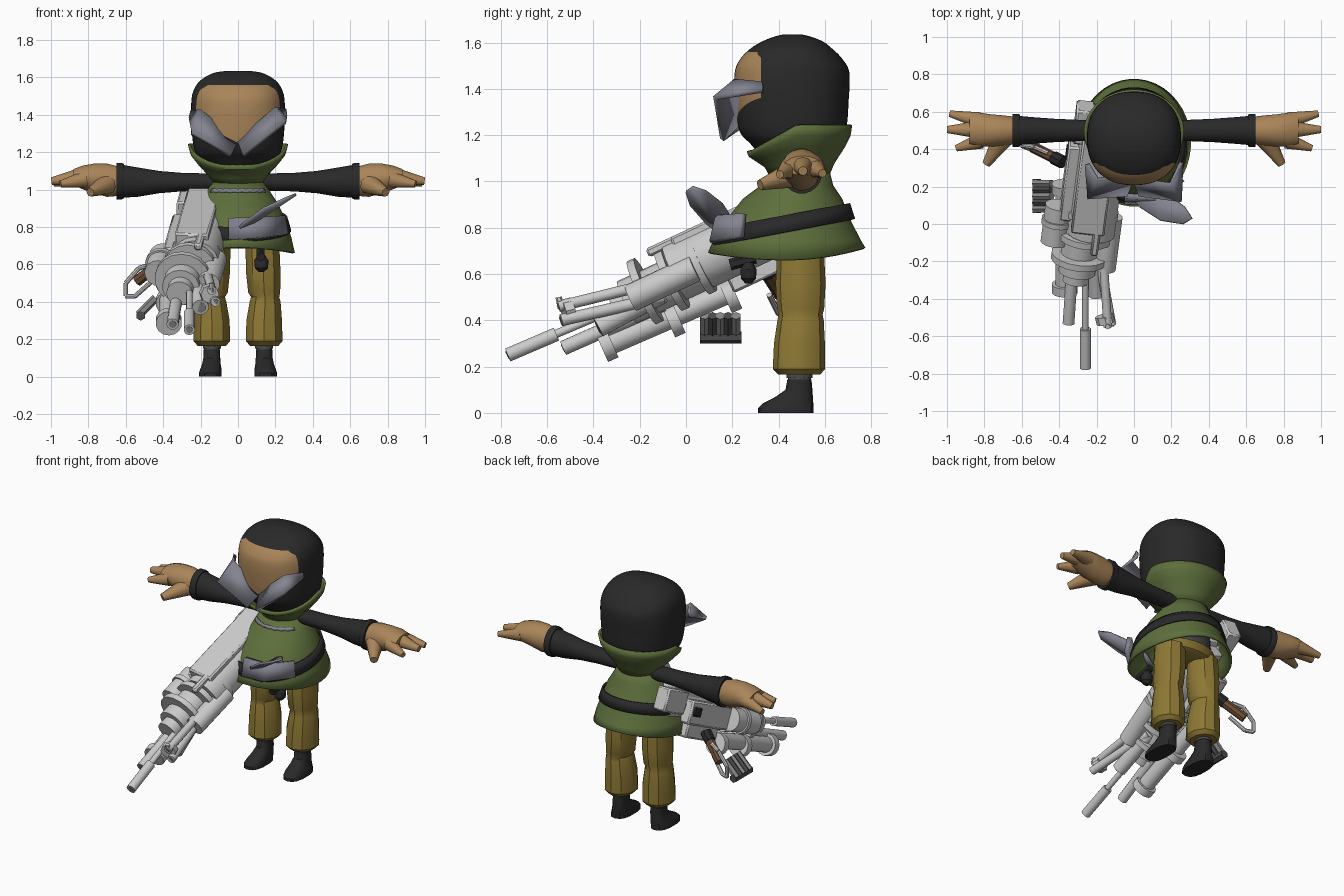
import bpy, bmesh
from math import cos, sin, tau, pi
from mathutils import Vector, Matrix

if "Cube" in bpy.data.objects:
    bpy.data.objects.remove(bpy.data.objects["Cube"])


def material(name, *rgb):
    m = bpy.data.materials.new(name)
    m.use_nodes = True
    m.diffuse_color = (*rgb, 1)
    m.node_tree.nodes["Principled BSDF"].inputs["Base Color"].default_value = (*rgb, 1)
    return m


BLACK, SOCK = material("black cloth", .022, .022, .023), material("charcoal", .07, .07, .075)
SKIN, WOOD = material("tan skin", .40, .235, .10), material("brown wood", .16, .075, .035)
GREEN, PANTS = material("olive green", .11, .16, .045), material("mustard", .27, .19, .035)
STEEL, GREY = material("pale steel", .60, .60, .60), material("mid grey", .25, .25, .25)
SLATE = material("slate", .23, .23, .28)
parts = []


def finish(name, bm, mats, mirror=False, thick=0, bevel=0):
    bmesh.ops.recalc_face_normals(bm, faces=bm.faces)
    me = bpy.data.meshes.new(name)
    bm.to_mesh(me)
    ob = bpy.data.objects.new(name, me)
    bpy.context.collection.objects.link(ob)
    for m in mats if isinstance(mats, list) else [mats]:
        me.materials.append(m)
    if thick:
        s = ob.modifiers.new("thickness", 'SOLIDIFY')
        s.thickness, s.offset = thick, 0
    if bevel:
        ob.modifiers.new("bevel", 'BEVEL').width = bevel
    if mirror:
        ob.modifiers.new("mirror", 'MIRROR')
    parts.append(ob)


def loft(name, rings, mats, axis='z', n=20, power=1.0, cap=True, warp=None, rule=None, cuts=(), **kw):
    """Join elliptical rings (position, centre1, centre2, radius1, radius2)."""
    bm, rows = bmesh.new(), []
    for p, c1, c2, r1, r2 in rings:
        rows.append([])
        for i in range(n):
            c, s = cos(tau * (i + .5) / n), sin(tau * (i + .5) / n)
            a = c1 + r1 * abs(c) ** power * (1 if c > 0 else -1)
            b = c2 + r2 * abs(s) ** power * (1 if s > 0 else -1)
            v = bm.verts.new((a, b, p) if axis == 'z' else (p, a, b))
            v.co.z = warp(v.co) if warp else v.co.z
            rows[-1].append(v)
    for lo, hi in zip(rows, rows[1:]):
        for i in range(n):
            bm.faces.new((lo[i - 1], lo[i], hi[i], hi[i - 1]))
    if cap:
        bm.faces.new(rows[0])
        bm.faces.new(rows[-1])
    for co, no in cuts:
        bmesh.ops.bisect_plane(bm, geom=bm.verts[:] + bm.edges[:] + bm.faces[:], plane_co=co, plane_no=no)
    if rule:
        for f in bm.faces:
            f.material_index = rule(f.calc_center_median())
    finish(name, bm, mats, **kw)


def smooth_rings(rings, k):
    out = []
    for i in range(len(rings) - 1):
        a, b, c, d = (rings[max(0, min(j, len(rings) - 1))] for j in range(i - 1, i + 3))
        for t in (j / k for j in range(k)):
            out.append([q + .5 * t * (r - p + t * (2*p - 5*q + 4*r - s + t * (3*(q - r) + s - p)))
                        for p, q, r, s in zip(a, b, c, d)])
    return out + [rings[-1]]


def tube(name, p0, p1, r0, mat, r1=None, n=14, **kw):
    p0, p1, bm = Vector(p0), Vector(p1), bmesh.new()
    turn = (p1 - p0).to_track_quat('Z', 'Y').to_matrix().to_4x4()
    bmesh.ops.create_cone(bm, cap_ends=True, segments=n, radius1=r0, radius2=r1 or r0,
                          depth=(p1 - p0).length, matrix=Matrix.Translation((p0 + p1) / 2) @ turn)
    finish(name, bm, mat, **kw)


def sheet(name, pts, faces, mat, thick):
    bm = bmesh.new()
    vs = [bm.verts.new(p) for p in pts]
    for f in faces:
        bm.faces.new([vs[i] for i in f])
    finish(name, bm, mat, thick=thick)


# Head with hood and bare face
head = [(1.10, 0, .46, .12, .13), (1.16, 0, .46, .20, .18), (1.22, 0, .46, .235, .23), (1.35, 0, .457, .25, .246),
        (1.47, 0, .458, .25, .248), (1.53, 0, .455, .238, .22), (1.575, 0, .455, .21, .175),
        (1.605, 0, .46, .17, .13), (1.625, 0, .46, .125, .08), (1.635, 0, .46, .06, .04)]
loft("head", smooth_rings(head, 5), [BLACK, SKIN], n=56, power=.87,
     cuts=[((0, .325, 0), (0, 1, 0)), ((0, 0, 1.56), (0, 0, 1))]
     + [((0, 0, z), (s * k, 0, 1)) for s in (-1, 1) for z, k in ((1.25, .5), (1.655, .6))],
     rule=lambda c: int(c.y < .325 and 1.25 + .5 * abs(c.x) < c.z < min(1.56, 1.655 - .6 * abs(c.x))))

# Flared face vanes
vane_faces = [(0, 1, 2, 3), (3, 2, 4, 5)]
sheet("right_face_vane", [(0, .27, 1.26), (-.04, .155, 1.18), (-.25, .14, 1.30), (-.195, .24, 1.42),
                          (-.255, .32, 1.38), (-.245, .32, 1.42)], vane_faces, SLATE, .022)
sheet("left_face_vane", [(0, .24, 1.26), (.03, .155, 1.18), (.255, .125, 1.36), (.195, .215, 1.435),
                         (.255, .33, 1.39), (.25, .33, 1.425)], vane_faces, SLATE, .022)

# Collar, poncho, tilted strap and neck trim
loft("collar", [(1.02, 0, .49, .12, .12), (1.08, 0, .49, .155, .145), (1.15, 0, .49, .215, .19),
                (1.20, 0, .49, .25, .215), (1.245, 0, .49, .262, .222)], GREEN, n=40, cap=False, thick=.014,
     warp=lambda v: v.z - max(0, v.z - 1.04) * .55 * min(1, max(0, (.48 - v.y) / .2)))
loft("poncho", [(1.06, 0, .495, .12, .115), (.98, 0, .48, .17, .15), (.92, 0, .46, .21, .21), (.82, 0, .44, .255, .27),
                (.74, 0, .437, .28, .315), (.66, 0, .435, .298, .335)], GREEN, n=40, cap=False, thick=.014,
     warp=lambda v: v.z + ((.05 if v.y > .4 else .03) * ((v.y - .435) / .335) ** 2 if v.z < .7 else 0))
loft("strap", [(-.036, 0, .42, .279, .306), (.036, 0, .42, .258, .284)], BLACK, n=40, cap=False, thick=.012,
     warp=lambda v: v.z + .735 + .19 * v.y)
sheet("neck_trim", [(r * sin(a / 8), .481 - (r - .014) * cos(a / 8), z + .006 * (a % 2))
                    for a in range(-8, 9) for r, z in ((.173, .982), (.163, 1.0))],
      [(i, i + 1, i + 3, i + 2) for i in range(0, 32, 2)], SLATE, .012)
loft("torso", [(.73, 0, .49, .18, .12), (.85, 0, .49, .17, .12), (1.05, 0, .5, .11, .1)], SOCK)

# Clasp plate and leaf blade
sheet("clasp_plate", [(-.05, .12, .73), (.12, .115, .74), (.26, .24, .76), (-.05, .15, .845), (.12, .14, .85),
                      (.245, .25, .86)], [(0, 1, 4, 3), (1, 2, 5, 4)], SLATE, .03)
sheet("leaf_blade", [(-.04, .18, .75), (.03, .09, .82), (.14, .02, .90), (.26, .0, .955), (.31, .03, .975),
                     (.27, .09, .955), (.18, .16, .90), (.08, .21, .82), (.13, .10, .855)],
      [(i, (i + 1) % 8, 8) for i in range(8)], SLATE, .014)

# Arms and hands
loft("sleeve", [(.08, .5, 1.04, .055, .045), (.3, .5, 1.04, .058, .05), (.42, .5, 1.04, .063, .06),
                (.54, .5, 1.04, .072, .08), (.63, .5, 1.045, .08, .09)], BLACK, 'x', mirror=True)
loft("cuff", [(.61, .5, 1.045, .085, .093), (.62, .5, 1.045, .09, .098), (.65, .5, 1.045, .09, .098)],
     BLACK, 'x', mirror=True)
loft("palm", [(.64, .5, 1.045, .075, .08), (.70, .5, 1.05, .082, .09), (.77, .5, 1.06, .088, .08),
              (.83, .505, 1.065, .092, .064), (.88, .505, 1.068, .08, .042)], SKIN, 'x', mirror=True)
for name, p0, p1, r in (("first_finger", (.82, .445, 1.055), (.95, .405, 1.03), .045),
                        ("middle_finger", (.83, .505, 1.07), (.998, .505, 1.045), .05),
                        ("last_finger", (.83, .555, 1.06), (.985, .59, 1.035), .045),
                        ("thumb", (.70, .46, 1.03), (.79, .32, .985), .058)):
    tube(name, p0, p1, r, SKIN, r * .4, 10, mirror=True)

# Hips, trousers, socks and boots
loft("hips", [(.685, 0, .49, .17, .09), (.70, 0, .49, .20, .115), (.75, 0, .49, .2, .13)], PANTS)
loft("trouser_leg", [(.165, .14, .49, .08, .09), (.19, .14, .488, .103, .113), (.30, .14, .49, .10, .11),
                     (.40, .145, .495, .087, .1), (.425, .145, .495, .079, .095), (.45, .14, .495, .09, .102),
                     (.56, .135, .495, .097, .108), (.72, .13, .495, .095, .1)], PANTS, n=10, mirror=True)
loft("sock", [(.10, .14, .49, .042, .05), (.15, .14, .49, .044, .052), (.15, .14, .49, .05, .058),
              (.19, .14, .49, .05, .058)], SOCK, n=12, mirror=True)
loft("boot", [(0, .148, .43, .062, .12), (.02, .148, .43, .062, .12), (.04, .145, .44, .058, .11),
              (.07, .142, .468, .05, .08), (.10, .14, .488, .046, .058), (.145, .14, .49, .045, .052)],
     BLACK, n=14, power=.8, mirror=True)

# Hanging pouch
tube("pouch_strap", (.12, .19, .64), (.12, .30, .67), .025, BLACK, n=6)
loft("pouch", [(.56, .125, .27, .015, .015), (.58, .125, .27, .036, .034), (.62, .125, .27, .04, .036),
               (.65, .125, .27, .02, .02)], BLACK, n=12)

# Gun frame: t runs to the muzzle, u sideways, v up
D = Vector((-.12, -.9, -.42)).normalized()
U = (Vector((1, 0, 0)) - D * D.x).normalized()
V = D.cross(U)


def at(t, u, v):
    return Vector((-.25, 0, .63)) + D * t + U * u + V * v


def gun_box(name, t0, t1, u, v, hu, hv, mat=STEEL):
    bm = bmesh.new()
    m = Matrix((U * hu, V * hv, D * (t1 - t0) / 2)).transposed().to_4x4()
    bmesh.ops.create_cube(bm, size=2, matrix=Matrix.Translation(at((t0 + t1) / 2, u, v)) @ m)
    finish(name, bm, mat, bevel=.01)


# Gun body
for name, t0, t1, u, v, r in (
        ("receiver", -.56, .05, .025, 0, .13), ("front_drum", .03, .30, -.02, -.03, .10),
        ("rear_ring", -.08, -.045, .02, -.01, .14), ("middle_ring", .06, .095, 0, -.02, .145),
        ("front_ring", .19, .225, -.02, -.02, .15), ("nose_cone", .28, .36, -.02, -.04, .07),
        ("side_canister", -.08, .14, -.16, -.03, .075), ("canister_ring", 0, .03, -.16, -.03, .085),
        ("inner_canister", -.05, .26, .125, -.02, .06)):
    tube(name, at(t0, u, v), at(t1, u, v), r, STEEL, n=18)
gun_box("receiver_cover", -.60, .0, .0, .06, .09, .085)
gun_box("receiver_side", -.46, -.02, -.08, -.03, .075, .075)
gun_box("receiver_base", -.44, -.14, -.07, -.09, .075, .10)
gun_box("stock", -.70, -.5, -.09, .02, .05, .075)
gun_box("top_rail", -.3, .12, .05, .125, .02, .02)
gun_box("ejection_port", -.44, -.36, -.155, -.02, .008, .03, BLACK)

# Lower launcher tube
tube("launcher_tube", (-.37, .20, .53), (-.37, -.33, .30), .05, STEEL)
for y, z in ((.215, .515), (-.03, .41), (-.32, .304)):
    tube("launcher_ring", (-.37, y, z), (-.37, y - .045, z - .02), .07, STEEL)

# Barrels with dark bores
for name, p0, p1, r in (("long_barrel", (-.26, -.15, .515), (-.26, -.6, .325), .018),
                        ("long_barrel_tip", (-.26, -.56, .34), (-.26, -.77, .25), .03),
                        ("short_barrel", (-.32, -.1, .47), (-.35, -.53, .28), .032),
                        ("upper_barrel", (-.17, -.1, .57), (-.14, -.55, .46), .024),
                        ("lower_barrel", (-.20, -.1, .50), (-.12, -.54, .40), .026),
                        ("thick_barrel", (-.22, -.1, .52), (-.20, -.38, .37), .045)):
    tube(name, p0, p1, r, STEEL)
    tube(name + "_bore", p1, Vector(p1) + D * .002, r * .65, GREY)
tube("barrel_clamp", (-.16, -.49, .45), (-.15, -.53, .44), .05, STEEL, n=8)
tube("front_sight", (-.14, -.54, .45), (-.14, -.55, .50), .014, STEEL, n=6)

# Ribbed magazine
for i in range(5):
    y = .08 + i * .034
    tube("magazine_rib", (-.44, y, .42), (-.53, y, .33), .022, SOCK if i % 2 else GREY, n=6)
tube("magazine_base", (-.52, .06, .325), (-.52, .24, .325), .026, SOCK, n=6)

# Rear grip and loop handle
tube("grip", (-.40, .34, .62), (-.54, .41, .51), .03, WOOD, n=8)
tube("grip_cap", (-.38, .33, .64), (-.43, .355, .60), .036, BLACK, n=8)
loop = [(-.46, .38, .60), (-.53, .41, .58), (-.60, .42, .50), (-.60, .42, .43), (-.55, .40, .43), (-.46, .36, .51)]
for a, b in zip(loop, loop[1:]):
    tube("loop_handle", a, b, .013, STEEL, n=8)

for ob in parts:
    ob.select_set(True)
bpy.context.view_layer.objects.active = parts[0]
bpy.ops.object.shade_smooth_by_angle(angle=pi / 5)
